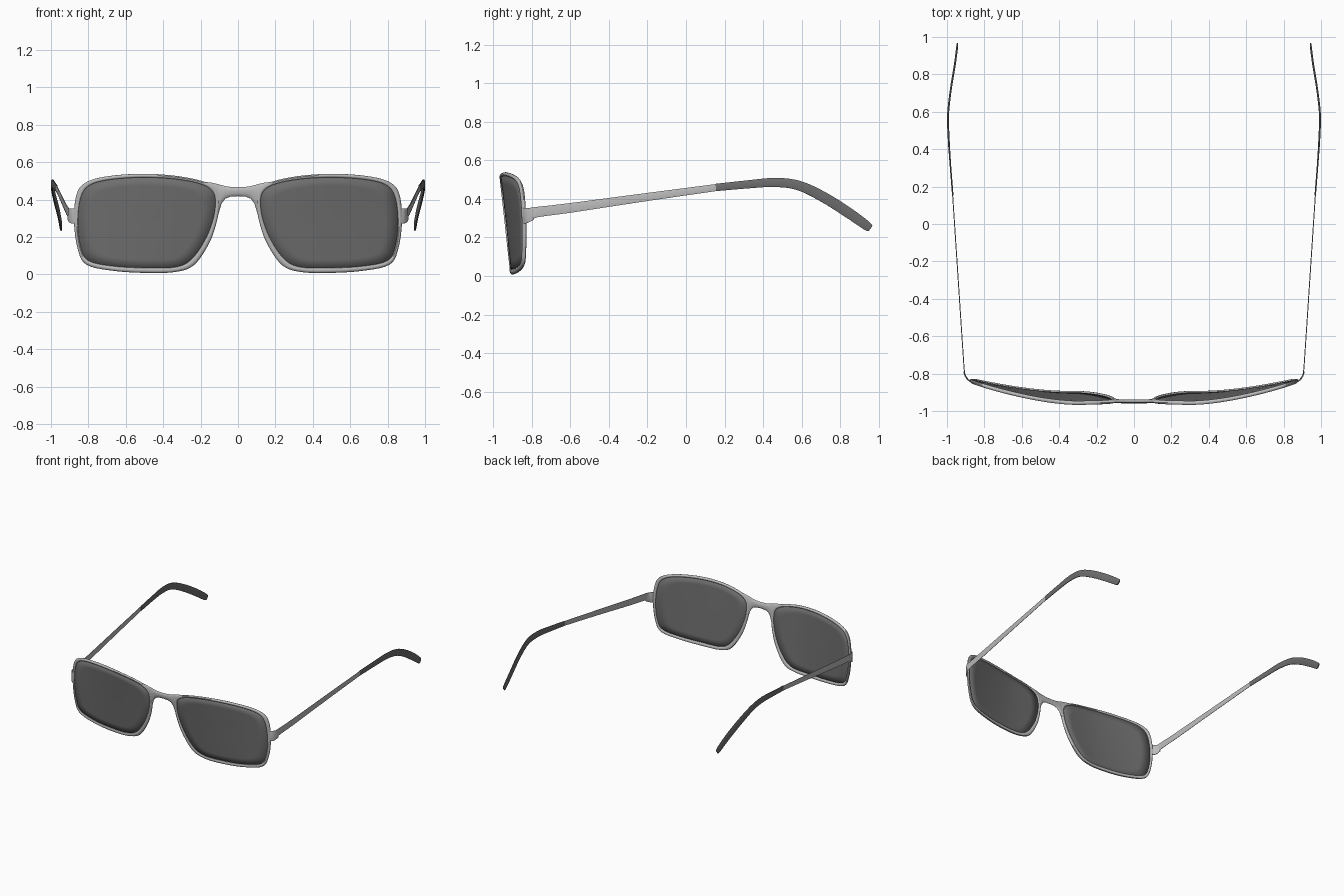
import bpy, math
from mathutils import Vector

if "Cube" in bpy.data.objects:
    bpy.data.objects.remove(bpy.data.objects["Cube"])


def material(name, v):
    m = bpy.data.materials.new(name)
    m.diffuse_color = (v, v, v, 1)
    m.use_nodes = True
    m.node_tree.nodes["Principled BSDF"].inputs["Base Color"].default_value = m.diffuse_color
    return m


METAL = material("light grey metal", 0.50)
DARK = material("dark grey", 0.155)


def spline(pts, n, closed=False):
    """Catmull-Rom resampling of points of any dimension."""
    out, c = [], len(pts)
    for i in range(c if closed else c - 1):
        idx = [i - 1, i, i + 1, i + 2]
        p = [pts[k % c] if closed else pts[min(max(k, 0), c - 1)] for k in idx]
        for s in range(n):
            t = s / n
            out.append(tuple(0.5 * (2 * b + (d - a) * t + (2 * a - 5 * b + 4 * d - e) * t * t
                                    + (3 * b - a - 3 * d + e) * t ** 3)
                             for a, b, d, e in zip(*p)))
    if not closed:
        out.append(tuple(pts[-1]))
    return out


def make(name, verts, faces, mat, mirror=True):
    me = bpy.data.meshes.new(name)
    me.from_pydata(verts, [], faces)
    me.materials.append(mat)
    ob = bpy.data.objects.new(name, me)
    bpy.context.collection.objects.link(ob)
    bpy.ops.object.select_all(action='DESELECT')
    ob.select_set(True)
    bpy.context.view_layer.objects.active = ob
    bpy.ops.object.mode_set(mode='EDIT')
    bpy.ops.mesh.select_all(action='SELECT')
    bpy.ops.mesh.normals_make_consistent(inside=False)
    bpy.ops.object.mode_set(mode='OBJECT')
    bpy.ops.object.shade_smooth_by_angle(angle=math.radians(40))
    if mirror:
        ob.modifiers.new("mirror", 'MIRROR').use_mirror_merge = False
    return ob


def loft(name, rings, mat, closed=False, mirror=True):
    k, n = len(rings[0]), len(rings)
    verts = [v for r in rings for v in r]
    faces = []
    for i in range(n if closed else n - 1):
        a, b = i * k, ((i + 1) % n) * k
        faces += [(a + j, a + (j + 1) % k, b + (j + 1) % k, b + j) for j in range(k)]
    if not closed:
        faces += [tuple(range(k)), tuple(range((n - 1) * k, n * k))]
    return make(name, verts, faces, mat, mirror)


def wrap(x, z):
    """Depth of the curved, tilted front at a given x and z."""
    d = max(0, abs(x) - 0.3)
    return -0.955 + (0.11 - 0.14 * d) * (0.5 - z) + 0.27 * d ** 1.6


# Paired inner and outer outline of one rim: (inner x, z, outer x, z)
OUTLINE = [
    (.122, .375, .100, .375), (.135, .440, .113, .455), (.20, .482, .185, .497),
    (.34, .509, .34, .528), (.52, .517, .53, .538), (.70, .503, .715, .522),
    (.80, .470, .82, .488), (.842, .40, .864, .425), (.855, .27, .877, .29),
    (.838, .14, .858, .140), (.795, .073, .81, .052), (.66, .045, .665, .019),
    (.50, .037, .49, .008), (.34, .040, .335, .013), (.255, .078, .235, .050),
    (.18, .18, .155, .165), (.137, .285, .114, .28)]
loop = spline(OUTLINE, 5, True)

# Rims: rounded section swept along the outline
rings = []
for ix, iz, ox, oz in loop:
    ring = []
    for j in range(10):
        a = math.tau * j / 10
        f = 0.5 + 0.5 * math.cos(a)
        x, z = ix + (ox - ix) * f, iz + (oz - iz) * f
        ring.append((x, wrap(x, z) + 0.011 * math.sin(a), z))
    rings.append(ring)
loft("rim", rings, METAL, closed=True)

# Lenses: concentric loops following the wrap of the front
cx, cz, n = 0.49, 0.28, len(loop)
edge = [(ix + (ox - ix) * 0.3, iz + (oz - iz) * 0.3) for ix, iz, ox, oz in loop]
verts, faces = [], []
for s in (1, .8, .6, .4, .2):
    for ex, ez in edge:
        x, z = cx + (ex - cx) * s, cz + (ez - cz) * s
        verts.append((x, wrap(x, z), z))
for r in range(4):
    faces += [(r * n + i, r * n + (i + 1) % n, (r + 1) * n + (i + 1) % n, (r + 1) * n + i)
              for i in range(n)]
verts.append((cx, wrap(cx, cz), cz))
faces += [(4 * n + i, 4 * n + (i + 1) % n, 5 * n) for i in range(n)]
lens = make("lens", verts, faces, DARK)
thick = lens.modifiers.new("thickness", 'SOLIDIFY')
thick.thickness, thick.offset = 0.008, 0

# Bridge: arched plate between the rims (x, upper z, lower z)
half = [(0, .466, .418), (.04, .468, .416), (.068, .472, .405), (.088, .477, .378),
        (.104, .482, .325), (.116, .485, .40), (.14, .490, .455), (.19, .497, .485)]
full = [(-x, t, b) for x, t, b in half[:0:-1]] + half
rings = []
for x, t, b in full:
    m, h = (t + b) / 2, (t - b) / 2
    ring = []
    for j in range(10):
        a = math.tau * j / 10
        z = m + h * math.cos(a)
        ring.append((x, wrap(x, z) + 0.0095 * math.sin(a), z))
    rings.append(ring)
loft("bridge", rings, METAL, mirror=False)


def arm(name, path, mat, steps):
    """Flat strip along a path of (x, y, z, half height, half thickness)."""
    p = spline(path, steps)
    rings = []
    for i, (x, y, z, h, w) in enumerate(p):
        t = (Vector(p[min(i + 1, len(p) - 1)][:3]) - Vector(p[max(i - 1, 0)][:3])).normalized()
        side = Vector((t.y, -t.x, 0)).normalized()
        up = side.cross(t).normalized()
        c = Vector((x, y, z))
        rings.append([c + side * w * a + up * h * b for a, b in
                      ((1, .75), (.5, 1), (-.5, 1), (-1, .75),
                       (-1, -.75), (-.5, -1), (.5, -1), (1, -.75))])
    return loft(name, rings, mat)


# Temples: flared hinge end, then a long thin strip
arm("temple", [(.865, -.846, .312, .040, .004), (.888, -.832, .313, .040, .004),
               (.903, -.808, .320, .035, .003), (.908, -.775, .331, .027, .0025),
               (.920, -.60, .353, .025, .0025), (.945, -.22, .407, .021, .0025),
               (.970, .16, .459, .018, .0025)], METAL, 4)

# Temple tips: thicker dark ends curving down behind the ear
arm("temple_tip", [(.969, .155, .459, .019, .004), (.982, .32, .475, .021, .004),
                   (.991, .46, .485, .0235, .005), (.994, .585, .469, .025, .005),
                   (.980, .715, .408, .027, .005), (.959, .845, .326, .027, .005),
                   (.947, .935, .262, .024, .005), (.945, .957, .246, .017, .004)], DARK, 5)
